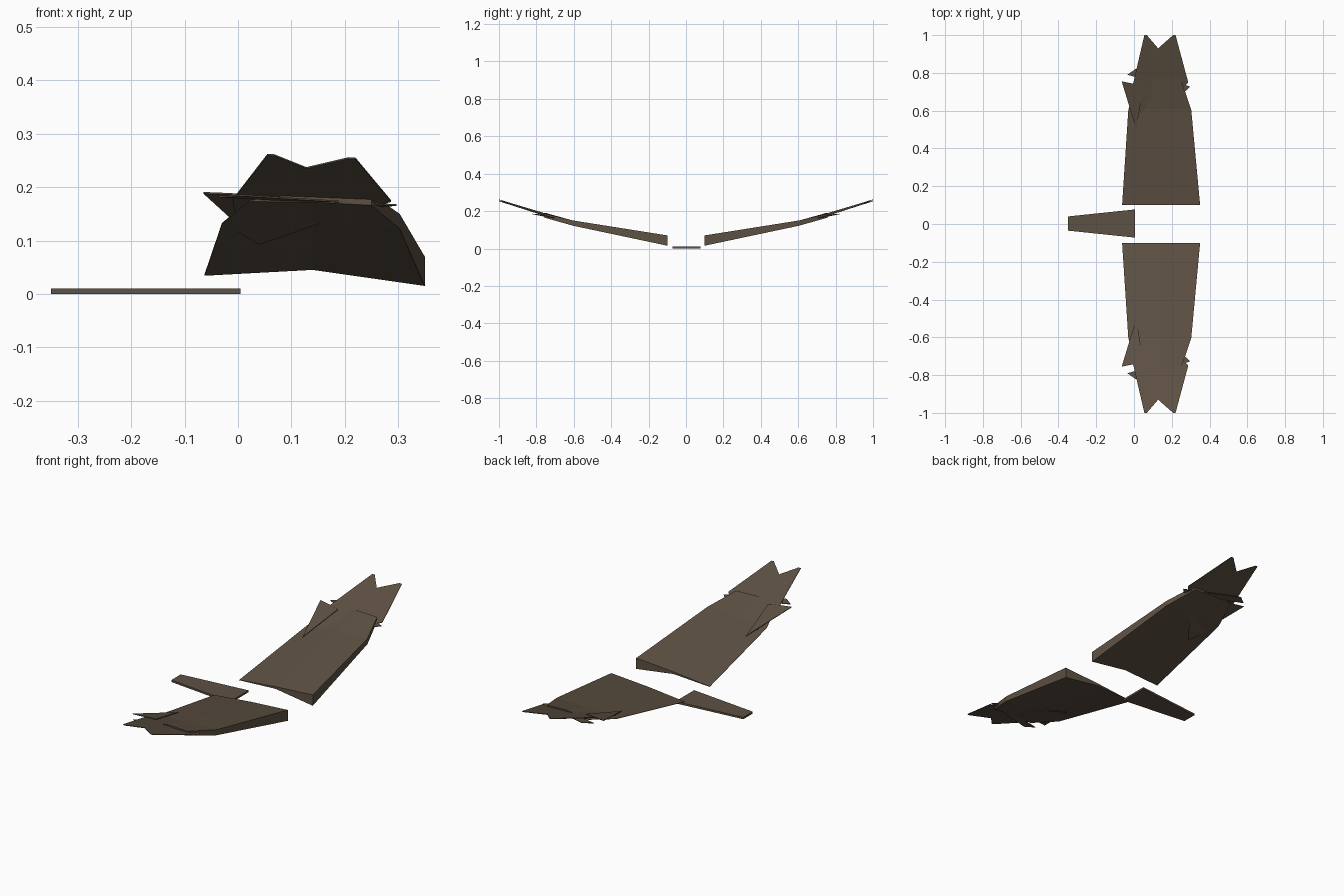
import bpy, bmesh

cube = bpy.data.objects.get("Cube")
if cube:
    bpy.data.objects.remove(cube, do_unlink=True)

brown = bpy.data.materials.new("dark_brown")
brown.use_nodes = True
colour = (0.112, 0.082, 0.056, 1)
brown.diffuse_color = colour
brown.node_tree.nodes["Principled BSDF"].inputs["Base Color"].default_value = colour


def finish(bm, name, side):
    """Mirror to the wanted side, tidy the normals and link the object."""
    for v in bm.verts:
        v.co.y *= side
    bmesh.ops.recalc_face_normals(bm, faces=bm.faces)
    mesh = bpy.data.meshes.new(name)
    bm.to_mesh(mesh)
    bm.free()
    mesh.materials.append(brown)
    bpy.context.collection.objects.link(bpy.data.objects.new(name, mesh))


def loft(name, sections, side):
    """Skin closed cross-sections and cap both ends."""
    bm = bmesh.new()
    rings = [[bm.verts.new(p) for p in s] for s in sections]
    n = len(rings[0])
    for a, b in zip(rings, rings[1:]):
        for i in range(n):
            j = (i + 1) % n
            bm.faces.new((a[i], a[j], b[j], b[i]))
    bm.faces.new(rings[0])
    bm.faces.new(rings[-1])
    finish(bm, name, side)


def plate(name, points, side=1, thick=0.003):
    """Thin flat slab from an outline of its top surface."""
    loft(name, [points, [(x, y, z - thick) for x, y, z in points]], side)


def wing_section(y, lead_x, lead_low, lead_top, mid_low, mid_top, trail_x, trail_z):
    return [(lead_x, y, lead_low), (lead_x, y, lead_top), (0.14, y, mid_top),
            (trail_x, y, trail_z + 0.002), (trail_x, y, trail_z), (0.14, y, mid_low)]


def fan_point(x, y):
    return (x, y, 0.262 + 0.31 * (y - 1) - 0.04 * (x - 0.06))


wing = [
    wing_section(0.10, 0.35, 0.015, 0.07, 0.045, 0.056, -0.063, 0.034),
    wing_section(0.605, 0.303, 0.122, 0.15, 0.134, 0.147, -0.03, 0.131),
    wing_section(0.76, 0.25, 0.166, 0.187, 0.172, 0.191, 0.02, 0.173),
]

# Forked feather fan at the wing tip
fan = [fan_point(x, y) for x, y in (
    (0.055, 1.0), (0.068, 1.0), (0.128, 0.93), (0.207, 1.0), (0.22, 1.0),
    (0.287, 0.75), (0.2, 0.66), (0.04, 0.46), (0.0, 0.53), (-0.01, 0.72))]

# Short feathers that stick out behind and across the wing
rear = [(-0.065, 0.755, 0.191), (-0.015, 0.745, 0.189),
        (0.05, 0.73, 0.184), (0.012, 0.5, 0.121)]
cross = [(-0.035, 0.79, 0.184), (0.01, 0.822, 0.186),
         (0.297, 0.727, 0.168), (0.273, 0.703, 0.166)]

for side, label in ((1, "back"), (-1, "front")):
    loft(label + "_wing", wing, side)
    plate(label + "_tip_feathers", fan, side)
    plate(label + "_rear_feather", rear, side)
    plate(label + "_cross_feather", cross, side)

# Flat tapered tail
plate("tail", [(-0.35, 0.04, 0.01), (-0.35, -0.035, 0.01),
               (0.005, -0.072, 0.01), (0.005, 0.077, 0.01)], thick=0.01)
